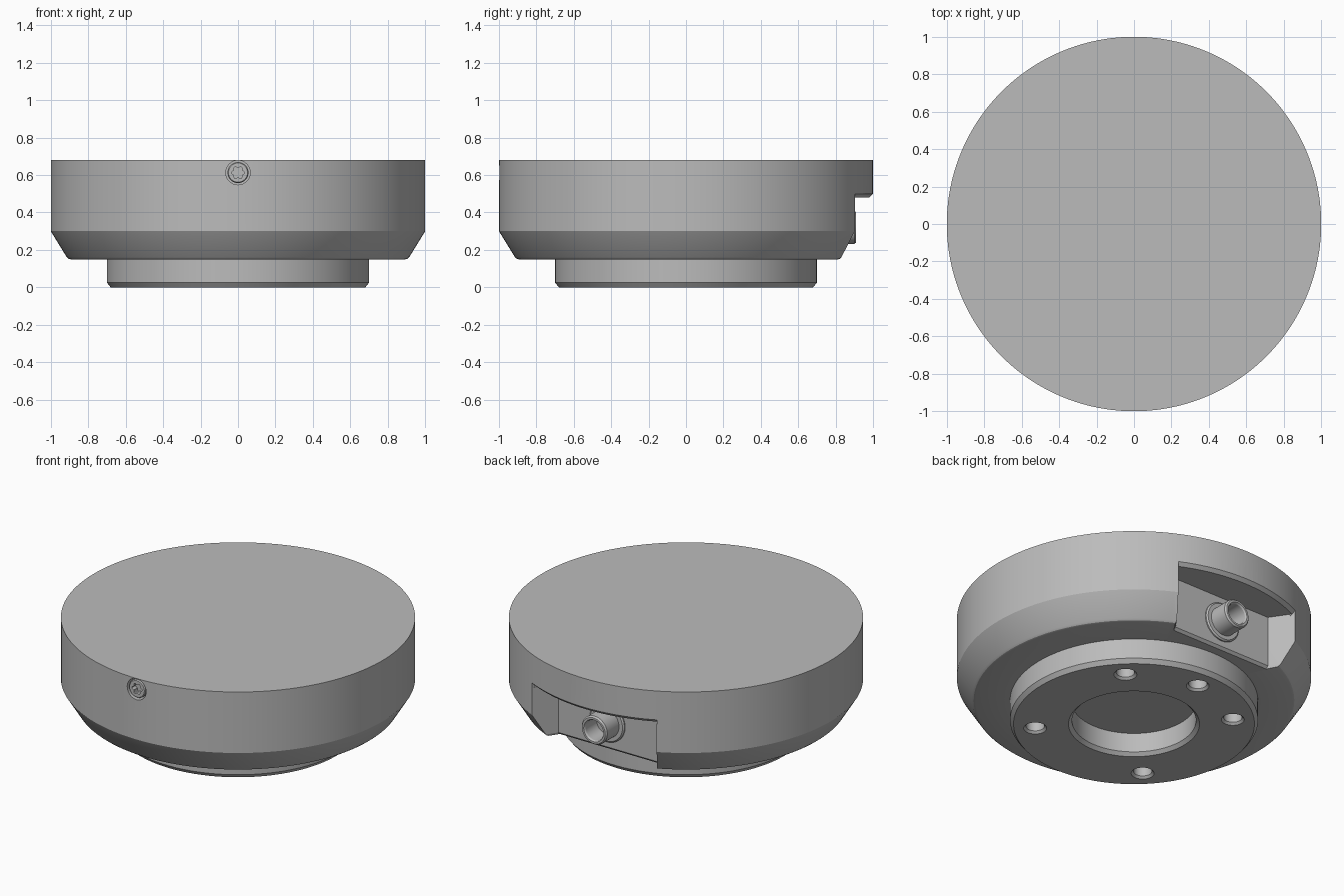
import bpy, bmesh, math
from mathutils import Matrix

old = bpy.data.objects.get("Cube")
if old:
    bpy.data.objects.remove(old, do_unlink=True)

grey = bpy.data.materials.new("plain grey")
grey.use_nodes = True
colour = (0.5, 0.5, 0.5, 1)
grey.diffuse_color = colour
grey.node_tree.nodes["Principled BSDF"].inputs["Base Color"].default_value = colour

FRONT = Matrix.Rotation(math.pi / 2, 4, "X")    # turns +z to -y
BACK = Matrix.Rotation(-math.pi / 2, 4, "X")    # turns +z to +y


def finish(bm, name, matrix=Matrix()):
    bmesh.ops.remove_doubles(bm, verts=bm.verts, dist=1e-5)
    bmesh.ops.recalc_face_normals(bm, faces=bm.faces)
    bm.transform(matrix)
    mesh = bpy.data.meshes.new(name)
    bm.to_mesh(mesh)
    bm.free()
    mesh.materials.append(grey)
    obj = bpy.data.objects.new(name, mesh)
    bpy.context.collection.objects.link(obj)
    return obj


def lathe(name, profile, steps=48, matrix=Matrix()):
    """Revolve (radius, z) points; ends not on the axis join up as a ring."""
    bm = bmesh.new()
    rings = []
    for r, z in profile:
        angles = [2 * math.pi * i / steps for i in range(steps)]
        rings.append([bm.verts.new((r * math.cos(a), r * math.sin(a), z)) for a in angles]
                     if r else None)
    solid = [ring for ring in rings if ring]
    pairs = list(zip(solid, solid[1:]))
    if None in rings:
        bm.faces.new(solid[0])
        bm.faces.new(solid[-1])
    else:
        pairs.append((solid[-1], solid[0]))
    for low, high in pairs:
        for i in range(steps):
            j = (i + 1) % steps
            bm.faces.new((low[i], low[j], high[j], high[i]))
    return finish(bm, name, matrix)


def loft(name, sections, matrix=Matrix()):
    """Join equal-length closed sections and cap both ends."""
    bm = bmesh.new()
    loops = [[bm.verts.new(p) for p in s] for s in sections]
    n = len(loops[0])
    for a, b in zip(loops, loops[1:]):
        for i in range(n):
            j = (i + 1) % n
            bm.faces.new((a[i], a[j], b[j], b[i]))
    bm.faces.new(loops[0])
    bm.faces.new(loops[-1])
    return finish(bm, name, matrix)


def cut(target, cutters):
    for c in cutters:
        mod = target.modifiers.new("cut", "BOOLEAN")
        mod.operation, mod.solver, mod.object = "DIFFERENCE", "EXACT", c
    bpy.context.view_layer.objects.active = target
    for mod in list(target.modifiers):
        bpy.ops.object.modifier_apply(modifier=mod.name)
    for c in cutters:
        bpy.data.objects.remove(c, do_unlink=True)


def smooth(obj):
    bpy.ops.object.select_all(action="DESELECT")
    obj.select_set(True)
    bpy.context.view_layer.objects.active = obj
    bpy.ops.object.shade_smooth_by_angle(angle=math.radians(22))


# Main body: wide drum, sloped underside, mounting neck with a central bore
body = lathe("body", [
    (0, 0.14), (0.35, 0.14), (0.35, 0.02), (0.37, 0), (0.68, 0), (0.70, 0.025),
    (0.70, 0.15), (0.895, 0.15), (0.905, 0.153), (0.915, 0.162),
    (1, 0.30), (1, 0.68), (0, 0.68)], 160)

# Connector recess: flat wall, flared sides, chamfered foot
recess = loft("recess_cutter", [
    [(-0.34, wall, z), (0.34, wall, z), (0.51, 1.02, z), (-0.51, 1.02, z)]
    for z, wall in ((0.10, 0.705), (0.165, 0.77), (0.48, 0.77))])

# Chamfer along the curved lip above the recess
lip_angles = [math.radians(90 + 25.5 * k / 12) for k in range(-12, 13)]
lip = loft("lip_cutter", [
    [(r * math.cos(a), r * math.sin(a), z)
     for r, z in ((0.97, 0.47), (1.02, 0.47), (1.02, 0.52))] for a in lip_angles])

# Bolt holes under the neck, four in a square and one locating hole
holes = []
for angle in (45, 90, 135, 225, 315):
    a = math.radians(angle)
    place = Matrix.Translation((0.56 * math.cos(a), 0.56 * math.sin(a), 0))
    holes.append(lathe("hole_cutter", [
        (0, -0.02), (0.085, -0.02), (0.052, 0.013), (0.052, 0.13), (0, 0.13)], 32, place))

# Round seat for the front screw
screw_place = Matrix.Translation((0, 0, 0.613)) @ FRONT
seat = lathe("seat_cutter", [(0, 0.95), (0.065, 0.95), (0.065, 1.05), (0, 1.05)],
             48, screw_place)
cut(body, [recess, lip, seat] + holes)
smooth(body)

# Front screw with a six-lobed socket
screw = lathe("front_screw", [
    (0, 0.94), (0.056, 0.94), (0.056, 0.988), (0.051, 0.995), (0, 0.995)], 48, screw_place)
lobes = []
for i in range(48):
    a = 2 * math.pi * i / 48
    r = 0.03 + 0.005 * math.cos(6 * a)
    lobes.append((r * math.cos(a), r * math.sin(a)))
socket = loft("socket_cutter", [[(x, y, z) for x, y in lobes] for z in (0.96, 1.02)],
              screw_place)
cut(screw, [socket])
smooth(screw)

# Hollow connector with its flange, facing back
connector_place = Matrix.Translation((0, 0, 0.32)) @ BACK
smooth(lathe("connector_flange", [
    (0, 0.75), (0.12, 0.75), (0.12, 0.777), (0.112, 0.785), (0, 0.785)], 48, connector_place))
smooth(lathe("connector_tube", [
    (0, 0.76), (0.088, 0.76), (0.088, 0.90), (0.08, 0.91), (0.068, 0.91),
    (0.062, 0.90), (0.062, 0.79), (0, 0.79)], 48, connector_place))
